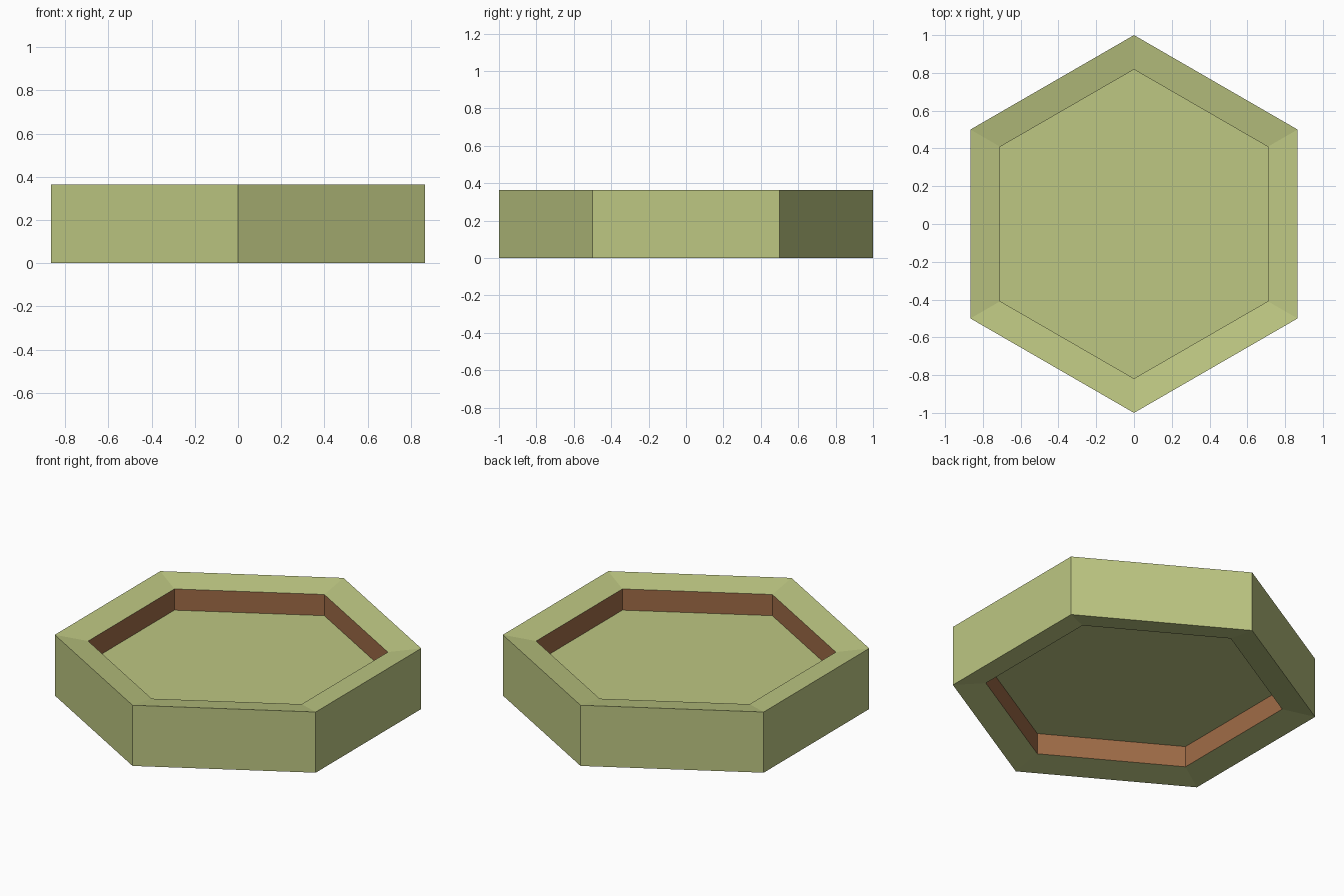
import bpy, bmesh, math

if "Cube" in bpy.data.objects:
    bpy.data.objects.remove(bpy.data.objects["Cube"])

H = 0.364            # total height
R_IN = 0.818         # inner radius of the frame
DIP = 0.03           # rim slopes down toward the opening
PANEL = 0.05         # thickness of the centre panel


def material(name, rgb):
    m = bpy.data.materials.new(name)
    m.diffuse_color = (*rgb, 1.0)
    m.use_nodes = True
    m.node_tree.nodes["Principled BSDF"].inputs["Base Color"].default_value = m.diffuse_color
    return m


green = material("olive green", (0.51, 0.57, 0.225))
brown = material("reddish brown", (0.35, 0.15, 0.063))


def hex_ring(bm, radius, z):
    # six corners with points on the y axis
    return [bm.verts.new((radius * math.cos(math.radians(90 + 60 * i)),
                          radius * math.sin(math.radians(90 + 60 * i)), z))
            for i in range(6)]


def bridge(bm, a, b, mat_index=0):
    for i in range(6):
        j = (i + 1) % 6
        bm.faces.new((a[i], a[j], b[j], b[i])).material_index = mat_index


def finish(bm, name, mats):
    bmesh.ops.recalc_face_normals(bm, faces=bm.faces)
    mesh = bpy.data.meshes.new(name)
    bm.to_mesh(mesh)
    bm.free()
    for m in mats:
        mesh.materials.append(m)
    ob = bpy.data.objects.new(name, mesh)
    bpy.context.collection.objects.link(ob)


# Hexagonal frame: green outside and sloped rims, brown inner wall
bm = bmesh.new()
profile = [(1, 0), (1, H), (R_IN, H - DIP), (R_IN, DIP)]
rings = [hex_ring(bm, r, z) for r, z in profile]
for k in range(4):
    bridge(bm, rings[k], rings[(k + 1) % 4], 1 if k == 2 else 0)
finish(bm, "hexagonal_frame", [green, brown])

# Thin panel closing the middle, recessed from both sides
bm = bmesh.new()
low = hex_ring(bm, R_IN, H / 2 - PANEL / 2)
high = hex_ring(bm, R_IN, H / 2 + PANEL / 2)
bm.faces.new(low)
bm.faces.new(high)
bridge(bm, low, high)
finish(bm, "centre_panel", [green])
